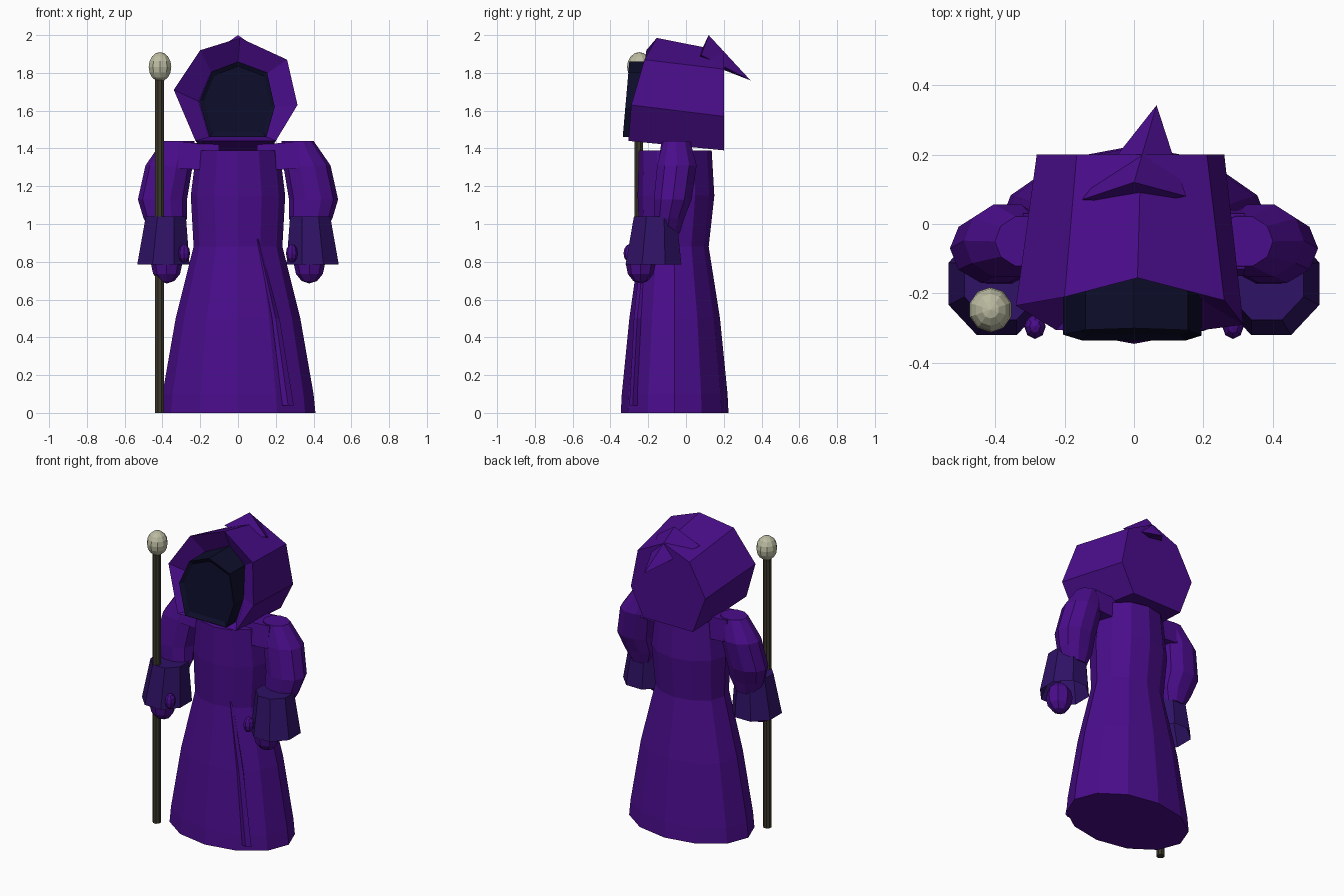
import bpy, bmesh, math
from mathutils import Vector

if "Cube" in bpy.data.objects:
    bpy.data.objects.remove(bpy.data.objects["Cube"])


def material(name, rgb):
    m = bpy.data.materials.new(name)
    m.diffuse_color = (*rgb, 1)
    m.use_nodes = True
    m.node_tree.nodes["Principled BSDF"].inputs["Base Color"].default_value = m.diffuse_color
    return m


ROBE = material("robe_purple", (0.068, 0.004, 0.26))
CUFF = material("cuff_indigo", (0.028, 0.006, 0.13))
VOID = material("face_shadow", (0.004, 0.004, 0.024))
WOOD = material("dark_wood", (0.045, 0.04, 0.025))
BONE = material("pale_orb", (0.50, 0.50, 0.36))


def finish(name, bm, mat):
    bmesh.ops.recalc_face_normals(bm, faces=bm.faces)
    me = bpy.data.meshes.new(name)
    bm.to_mesh(me)
    bm.free()
    me.materials.append(mat)
    ob = bpy.data.objects.new(name, me)
    bpy.context.collection.objects.link(ob)
    return ob


def loft(name, rings, mat, cap_start=True, cap_end=True):
    """Skin a list of equally sized point rings."""
    bm = bmesh.new()
    vs = [[bm.verts.new(p) for p in r] for r in rings]
    n = len(vs[0])
    for a, b in zip(vs, vs[1:]):
        for i in range(n):
            j = (i + 1) % n
            bm.faces.new((a[i], a[j], b[j], b[i]))
    if cap_start:
        bm.faces.new(vs[0])
    if cap_end:
        bm.faces.new(vs[-1])
    return finish(name, bm, mat)


def ellipse(cx, cy, z, rx, ry, n, turn=0.0):
    angles = [math.tau * (i + turn) / n for i in range(n)]
    return [(cx + rx * math.sin(a), cy - ry * math.cos(a), z) for a in angles]


def ball(name, centre, radii, mat, seg=8, rows=6):
    bm = bmesh.new()
    bmesh.ops.create_uvsphere(bm, u_segments=seg, v_segments=rows, radius=1)
    for v in bm.verts:
        v.co = Vector(centre) + Vector(c * r for c, r in zip(v.co, radii))
    return finish(name, bm, mat)


# Robe body: flared skirt, waist and chest
robe = [(0, .41, -.06, .285), (.10, .40, -.06, .28), (.50, .33, -.06, .24),
        (.88, .235, -.063, .183), (1.15, .25, -.053, .203), (1.39, .22, -.057, .193)]
loft("robe", [ellipse(0, cy, z, rx, ry, 12) for z, rx, cy, ry in robe], ROBE)

# Narrow fold running down the front of the skirt
fold = [(.105, .92, .005, -.225), (.20, .50, .02, -.268), (.265, .04, .03, -.292)]
loft("skirt_fold", [[(x - w, y, z), (x, y - .008, z), (x + w, y + .01, z), (x, y + .04, z)]
                    for x, z, w, y in fold], ROBE)

# Hood: seven sided tube, with the front rim folding inward to the face
front = [(.01, -.155, 1.985), (-.20, -.21, 1.92), (-.34, -.235, 1.71), (-.225, -.305, 1.44),
         (.20, -.305, 1.44), (.315, -.29, 1.63), (.26, -.22, 1.87)]
back = [(.02, .2, 1.915), (-.165, .2, 1.84), (-.28, .2, 1.63), (-.19, .2, 1.39),
        (.17, .2, 1.39), (.26, .2, 1.57), (.21, .2, 1.82)]
face = [(0, 1.86), (-.14, 1.805), (-.205, 1.65), (-.15, 1.46),
        (.15, 1.46), (.195, 1.62), (.155, 1.80)]
inner = [(x * 1.02, y + .07, z) for (x, z), (_, y, _) in zip(face, front)]
loft("hood", [back, front, inner], ROBE)

# Drooping point at the back of the hood
base = [(0, .12, 2.0), (-.15, .07, 1.895), (.04, .06, 1.87), (.15, .08, 1.895)]
tip = (.065, .342, 1.76)
bm = bmesh.new()
ring = [bm.verts.new(p) for p in base]
apex = bm.verts.new(tip)
bm.faces.new(ring)
for i in range(4):
    bm.faces.new((ring[i], ring[(i + 1) % 4], apex))
finish("hood_point", bm, ROBE)


# Dark face: shallow plug with a bevelled rim
def face_ring(scale, depth):
    pts = []
    for x, z in face:
        z2 = 1.66 + (z - 1.66) * scale
        y = -.30 - (1.86 - z2) * .0875 if depth is None else depth
        pts.append((x * scale, y, z2))
    return pts


recessed = [(x, y + .015, z) for x, y, z in face_ring(.88, None)]
loft("face", [face_ring(1, -.05), face_ring(1, None), recessed], VOID)

# Arms, mirrored left and right
sleeve = [(.315, -.05, 1.44, .085, .075), (.365, -.048, 1.31, .125, .11),
          (.40, -.07, 1.13, .13, .105), (.385, -.09, 1.03, .115, .085),
          (.38, -.10, .95, .075, .07)]
for side, s in (("right", 1), ("left", -1)):
    loft("sleeve_" + side, [ellipse(s * x, y, z, rx, ry, 10, .5)
                            for x, y, z, rx, ry in sleeve], ROBE)
    # Shoulder bridge between chest and sleeve
    loft("shoulder_" + side, [[(s * x, -.05 + dy, z + dz) for dy, dz in
                               ((-.08, 0), (-.10, -.14), (.09, -.14), (.08, 0))]
                              for x, z in ((.10, 1.42), (.32, 1.435))], ROBE)
    # Flared cuff, hollow underneath
    loft("cuff_" + side, [ellipse(s * .382, -.163, 1.04, .115, .122, 8, .5),
                          ellipse(s * .395, -.172, .785, .15, .16, 8, .5),
                          ellipse(s * .385, -.165, .98, .085, .085, 8, .5)], CUFF)
    ball("hand_" + side, (s * .378, -.24, .785), (.082, .078, .10), ROBE)
    ball("thumb_" + side, (s * .285, -.295, .845), (.031, .036, .05), ROBE)

# Staff with an orb on top
loft("staff", [ellipse(-.415, -.25, z, .025, .025, 8, .5) for z in (0, 1.79)], WOOD)
ball("staff_orb", (-.413, -.247, 1.832), (.063, .065, .078), BONE, 10, 8)
